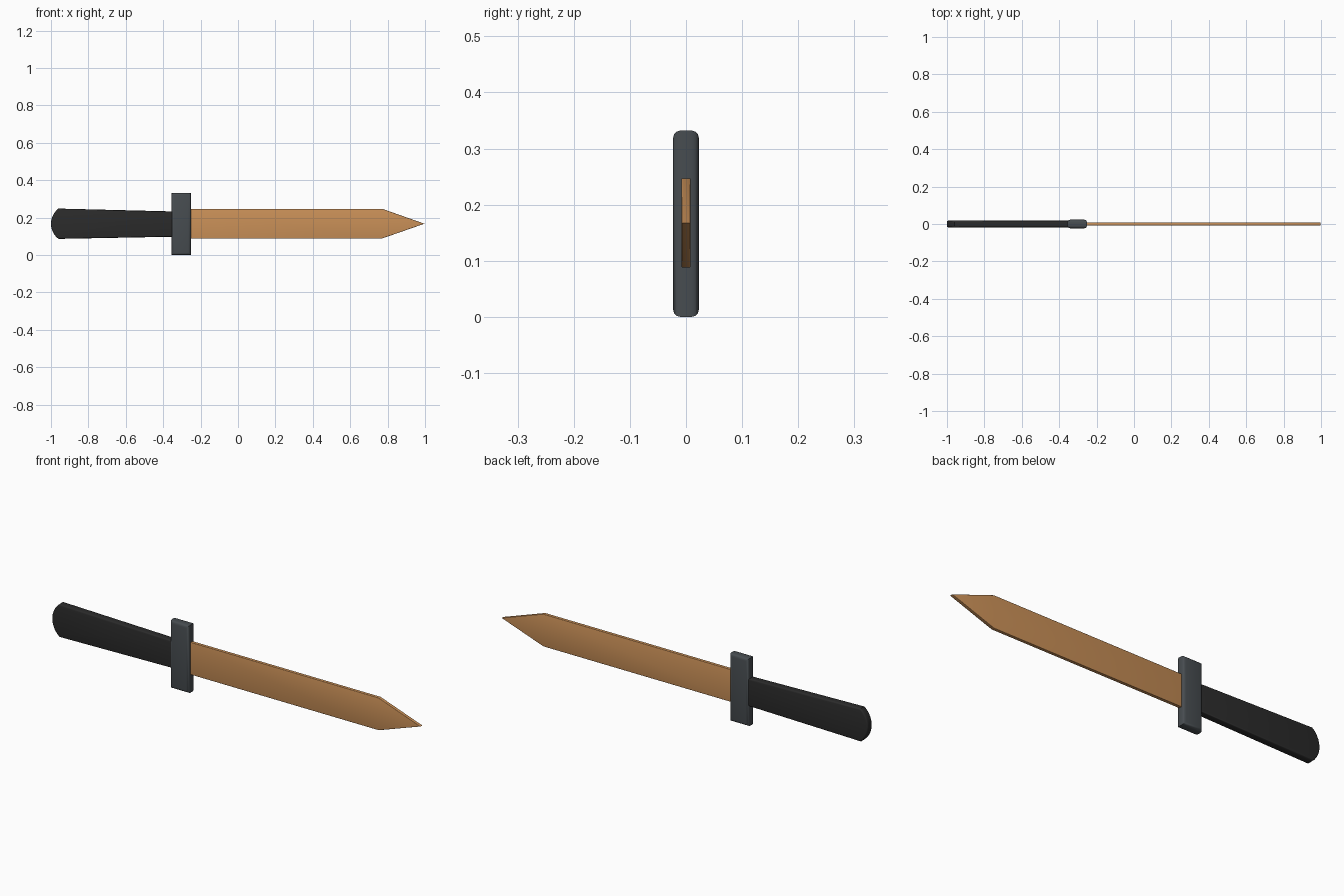
import bpy, bmesh, math

if "Cube" in bpy.data.objects:
    bpy.data.objects.remove(bpy.data.objects["Cube"])


def material(name, rgb):
    m = bpy.data.materials.new(name)
    m.diffuse_color = (*rgb, 1)
    m.use_nodes = True
    m.node_tree.nodes["Principled BSDF"].inputs["Base Color"].default_value = m.diffuse_color
    return m


def plate(name, outline, half, bevel, mat):
    """Extrude an x-z outline through y and round its front and back rims."""
    bm = bmesh.new()
    front = [bm.verts.new((x, -half, z)) for x, z in outline]
    back = [bm.verts.new((x, half, z)) for x, z in outline]
    n = len(outline)
    bm.faces.new(front)
    bm.faces.new(back[::-1])
    for i in range(n):
        j = (i + 1) % n
        bm.faces.new((front[j], front[i], back[i], back[j]))
    bmesh.ops.recalc_face_normals(bm, faces=bm.faces)
    rims = [e for e in bm.edges if abs(e.verts[0].co.y - e.verts[1].co.y) < 1e-6]
    bmesh.ops.bevel(bm, geom=rims, offset=bevel, segments=3, profile=0.5,
                    affect='EDGES', clamp_overlap=True)
    mesh = bpy.data.meshes.new(name)
    bm.to_mesh(mesh)
    bm.free()
    mesh.materials.append(mat)
    ob = bpy.data.objects.new(name, mesh)
    bpy.context.collection.objects.link(ob)
    bpy.ops.object.select_all(action='DESELECT')
    bpy.context.view_layer.objects.active = ob
    ob.select_set(True)
    bpy.ops.object.shade_smooth_by_angle(angle=math.radians(32))
    return ob


wood = material("warm_wood", (0.597, 0.283, 0.098))
steel = material("dark_steel", (0.063, 0.073, 0.081))
black = material("black_grip", (0.024, 0.024, 0.024))
MID = 0.167

# Blade with pointed tip
plate("blade", [(-0.30, 0.088), (0.77, 0.088), (0.997, MID), (0.77, 0.247), (-0.30, 0.247)],
      0.008, 0.002, wood)

# Cross guard
plate("guard", [(-0.355, 0), (-0.252, 0), (-0.252, 0.332), (-0.355, 0.332)],
      0.023, 0.013, steel)

# Grip flaring toward a rounded butt
half_h, sag = 0.081, 0.04
r = (half_h ** 2 + sag ** 2) / (2 * sag)
a = math.asin(half_h / r)
arc = [(-1 + r - r * math.cos(t), MID + r * math.sin(t))
       for t in (a - 2 * a * i / 10 for i in range(11))]
plate("grip", [(-0.32, 0.098), (-0.32, 0.232)] + arc, 0.018, 0.007, black)
